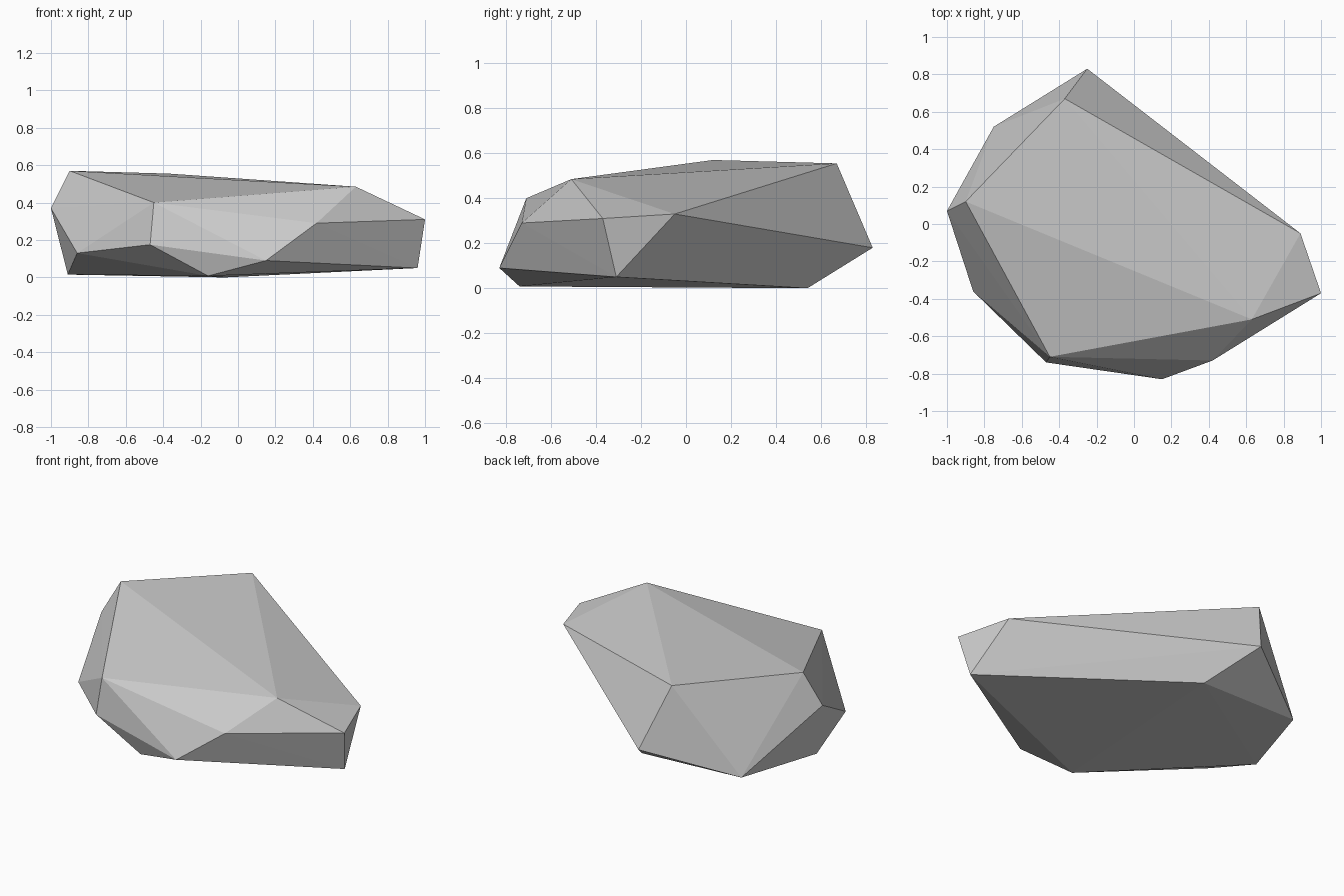
import bpy
import bmesh

cube = bpy.data.objects.get("Cube")
if cube:
    bpy.data.objects.remove(cube, do_unlink=True)

# Plain stone colour
stone = bpy.data.materials.new("light_grey_stone")
stone.use_nodes = True
colour = (0.6, 0.6, 0.6, 1)
stone.diffuse_color = colour
stone.node_tree.nodes["Principled BSDF"].inputs["Base Color"].default_value = colour

# Corners of the boulder, ring by ring
top_corners = [(-.9, .12, .57), (-.37, .67, .555), (.63, -.51, .485), (-.45, -.71, .4)]
middle_corners = [(-1, .07, .37), (-.47, -.74, .175), (.42, -.73, .29),
                  (1, -.37, .31), (.89, -.05, .33), (-.25, .83, .18)]
lower_corners = [(-.86, -.36, .13), (.15, -.83, .09), (.96, -.31, .05),
                 (-.91, 0, .015), (-.75, .52, .02), (-.16, -.74, .008), (-.07, .54, 0)]

# Flat-faceted boulder stretched over its corners
bm = bmesh.new()
for corner in top_corners + middle_corners + lower_corners:
    bm.verts.new(corner)
hull = bmesh.ops.convex_hull(bm, input=bm.verts[:])
loose = [v for v in bm.verts if not v.link_faces]
bmesh.ops.delete(bm, geom=loose, context="VERTS")
bmesh.ops.recalc_face_normals(bm, faces=bm.faces[:])

mesh = bpy.data.meshes.new("boulder")
bm.to_mesh(mesh)
bm.free()
mesh.materials.append(stone)
boulder = bpy.data.objects.new("boulder", mesh)
bpy.context.scene.collection.objects.link(boulder)
